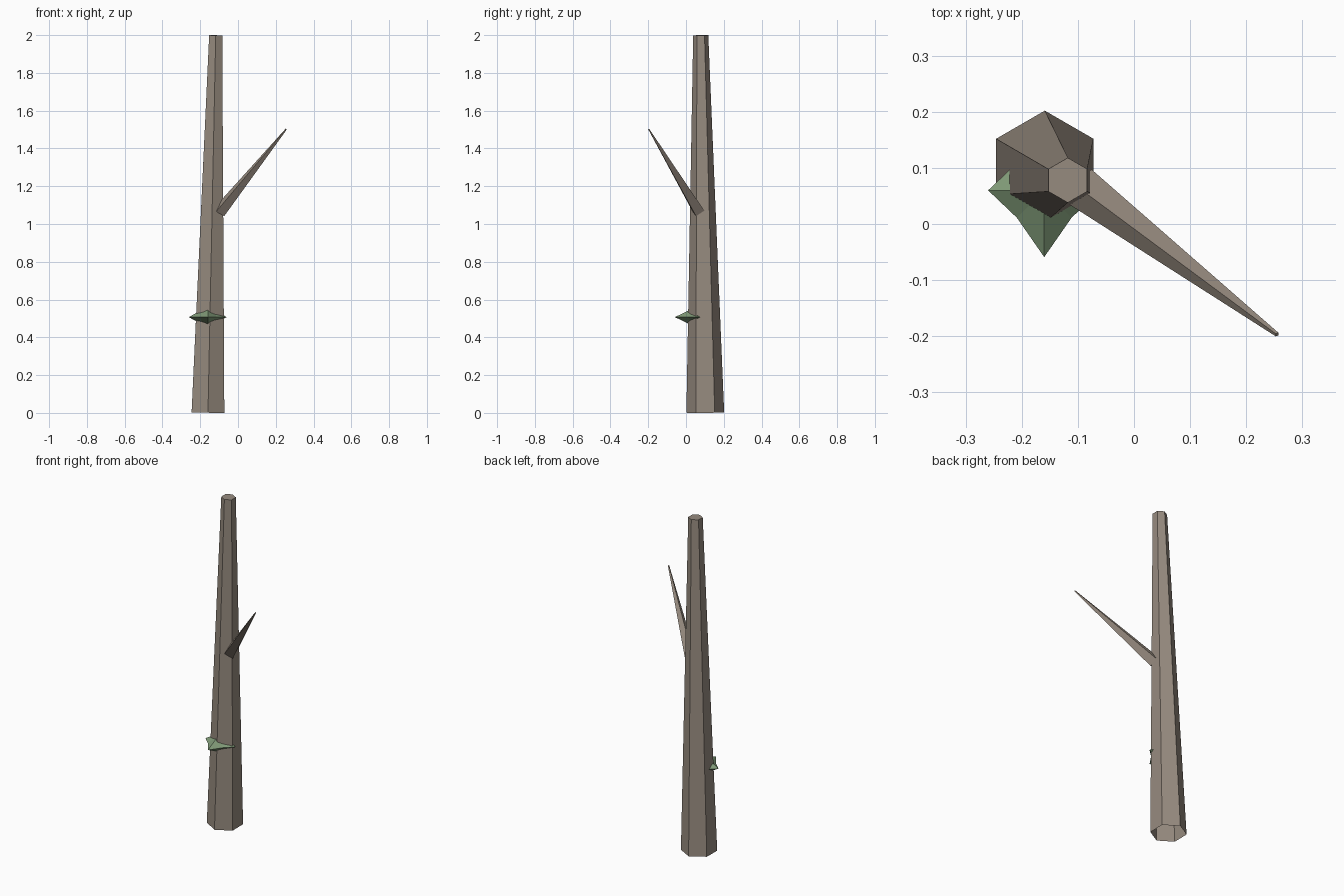
import bpy, bmesh
from math import cos, sin, pi, radians
from mathutils import Vector

if "Cube" in bpy.data.objects:
    bpy.data.objects.remove(bpy.data.objects["Cube"])


def material(name, color):
    m = bpy.data.materials.new(name)
    m.diffuse_color = (*color, 1)
    m.use_nodes = True
    m.node_tree.nodes["Principled BSDF"].inputs["Base Color"].default_value = m.diffuse_color
    return m


def finish(name, bm, mat):
    bmesh.ops.recalc_face_normals(bm, faces=bm.faces)
    me = bpy.data.meshes.new(name)
    bm.to_mesh(me)
    bm.free()
    me.materials.append(mat)
    ob = bpy.data.objects.new(name, me)
    bpy.context.collection.objects.link(ob)


def taper(name, start, end, r0, r1, sides, turn, side_hint, mat):
    """Faceted tapered limb, open at its root and capped at its tip."""
    start, end = Vector(start), Vector(end)
    axis = (end - start).normalized()
    s = Vector(side_hint)
    s = (s - axis * s.dot(axis)).normalized()
    t = axis.cross(s)
    bm = bmesh.new()
    rings = []
    for c, r in ((start, r0), (end, r1)):
        angles = [turn + 2 * pi * i / sides for i in range(sides)]
        rings.append([bm.verts.new(c + r * (cos(a) * s + sin(a) * t)) for a in angles])
    for i in range(sides):
        j = (i + 1) % sides
        bm.faces.new((rings[0][i], rings[0][j], rings[1][j], rings[1][i]))
    bm.faces.new(rings[1])
    # the cap fixes the outward direction
    finish(name, bm, mat)


bark = material("bark", (0.31, 0.26, 0.215))
green = material("leaf_green", (0.22, 0.33, 0.19))

# Leaning six-sided trunk
taper("trunk", (-0.159, 0.102, 0.002), (-0.118, 0.078, 1.999), 0.1, 0.04, 6, radians(30),
      (1, 0, 0), bark)

# Four-sided side branch
taper("branch", (-0.0955, 0.066, 1.068), (0.255, -0.197, 1.502), 0.037, 0.004, 4, radians(5),
      (0.6, 0.8, 0), bark)

# Four-pointed star of leaves wrapped round the trunk
bm = bmesh.new()
centre = Vector((-0.16, 0.06, 0.507))
rim = []
for i in range(8):
    a = i * pi / 4
    r = (0.069 if i % 2 else (0.1, 0.1, 0.1, 0.119)[i // 2])
    rim.append(bm.verts.new(centre + Vector((r * cos(a), r * sin(a), 0))))
for h in (0.057, -0.057):
    peak = bm.verts.new(centre + Vector((0, 0, h)))
    for i in range(8):
        bm.faces.new((rim[i], rim[(i + 1) % 8], peak))
finish("leaf_tuft", bm, green)
